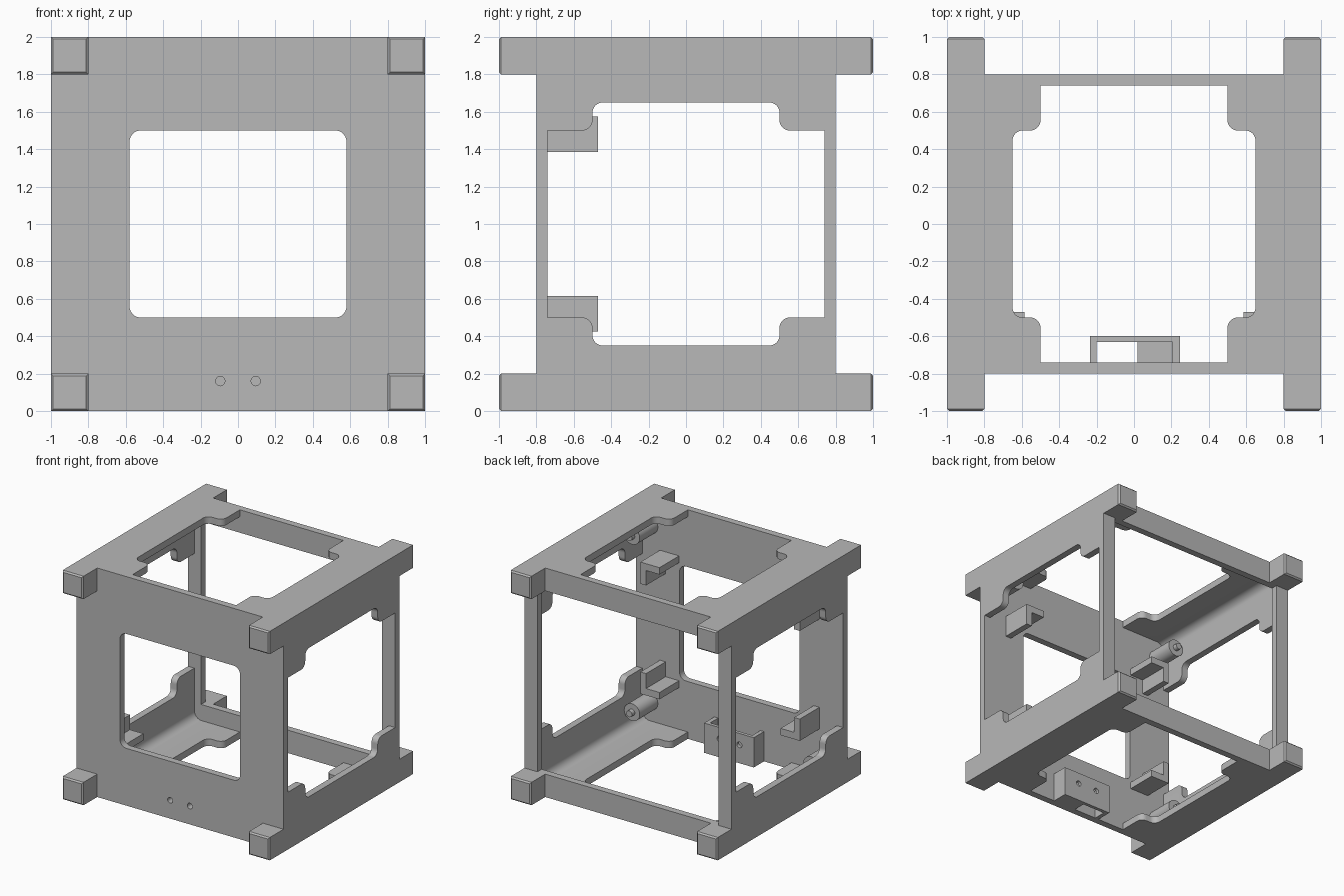
import bpy, bmesh, math
from mathutils import Vector

cube = bpy.data.objects.get("Cube")
if cube:
    bpy.data.objects.remove(cube, do_unlink=True)

grey = bpy.data.materials.new("light_grey")
grey.use_nodes = True
colour = (0.48, 0.48, 0.48, 1)
grey.diffuse_color = colour
grey.node_tree.nodes["Principled BSDF"].inputs["Base Color"].default_value = colour

PLACE = {"x": lambda a, b, d: (d, a, b),
         "y": lambda a, b, d: (a, d, b),
         "z": lambda a, b, d: (a, b, d)}


def rounded(corners):
    """Outline from (a, b, radius) right-angle corners."""
    out = []
    for i, (a, b, r) in enumerate(corners):
        p = Vector((a, b))
        if r == 0:
            out.append(p)
            continue
        d1 = (Vector(corners[i - 1][:2]) - p).normalized()
        d2 = (Vector(corners[(i + 1) % len(corners)][:2]) - p).normalized()
        c = p + r * (d1 + d2)
        for k in range(9):
            t = k / 8 * math.pi / 2
            out.append(c - r * (d2 * math.cos(t) + d1 * math.sin(t)))
    return out


def prism(name, outline, axis, lo, hi):
    bm = bmesh.new()
    rings = [[bm.verts.new(PLACE[axis](p[0], p[1], d)) for p in outline] for d in (lo, hi)]
    bm.faces.new(rings[0])
    bm.faces.new(rings[1])
    n = len(outline)
    for i in range(n):
        j = (i + 1) % n
        bm.faces.new((rings[0][i], rings[0][j], rings[1][j], rings[1][i]))
    bmesh.ops.recalc_face_normals(bm, faces=bm.faces)
    mesh = bpy.data.meshes.new(name)
    bm.to_mesh(mesh)
    bm.free()
    mesh.materials.append(grey)
    ob = bpy.data.objects.new(name, mesh)
    bpy.context.collection.objects.link(ob)
    return ob


def rect(a0, a1, b0, b1, r=0):
    return rounded([(a0, b0, r), (a1, b0, r), (a1, b1, r), (a0, b1, r)])


def box(name, x0, x1, y0, y1, z0, z1):
    return prism(name, rect(x0, x1, z0, z1), "y", y0, y1)


def circle(a, b, r, n=32):
    return [(a + r * math.cos(k * math.tau / n), b + r * math.sin(k * math.tau / n))
            for k in range(n)]


def cross(w, h, a, b, mid):
    """Cross outline: bar with half size w x h, and bar a x b, centred at height mid."""
    r = 0.055
    quarter = [(w, h, 0), (a, h, r), (a, b, r)]
    pts = quarter + [(-p, q, s) for p, q, s in reversed(quarter)]
    pts += [(-p, -q, s) for p, q, s in quarter]
    pts += [(p, -q, s) for p, q, s in reversed(quarter)]
    return [(p[0], p[1] + mid) for p in rounded(pts)]


def cut(ob, cutters):
    for c in cutters:
        m = ob.modifiers.new("cut", "BOOLEAN")
        m.operation, m.solver, m.object = "DIFFERENCE", "EXACT", c
    bpy.context.view_layer.update()
    deps = bpy.context.evaluated_depsgraph_get()
    mesh = bpy.data.meshes.new_from_object(ob.evaluated_get(deps))
    ob.modifiers.clear()
    ob.data = mesh
    for c in cutters:
        bpy.data.objects.remove(c, do_unlink=True)


def smooth(ob):
    bpy.ops.object.select_all(action="DESELECT")
    ob.select_set(True)
    bpy.context.view_layer.objects.active = ob
    bpy.ops.object.shade_smooth_by_angle(angle=math.radians(30))


def screw_holes():
    return [prism("hole_cutter", circle(x, 0.16, 0.025, 20), "y", -0.9, -0.5)
            for x in (-0.095, 0.095)]


# Hollow frame with openings in every side
frame = box("frame", -1, 1, -0.8, 0.8, 0, 2)
cut(frame, [
    prism("cavity", rect(-0.94, 0.94, 0.06, 1.94, 0.07), "y", -0.74, 0.74),
    prism("front_window", rect(-0.58, 0.58, 0.5, 1.5, 0.06), "y", -0.9, -0.7),
    prism("back_opening", rect(-0.875, 0.875, 0.2, 1.8), "y", 0.7, 0.9),
    prism("side_opening", cross(0.74, 0.5, 0.5, 0.65, 1), "x", -1.1, 1.1),
    prism("top_opening", [(q, p) for p, q in cross(0.74, 0.5, 0.5, 0.65, 0)], "z", -0.1, 2.1),
] + screw_holes())
smooth(frame)

# Rail ends with chamfered tips
for sx, side in ((1, "left"), (-1, "right")):
    for z, level in ((0, "lower"), (1.8, "upper")):
        for sy, end in ((-1, "front"), (1, "back")):
            x0, x1 = sorted((sx * 0.8, sx))
            y0, y1 = sorted((sy * 0.8, sy))
            rail = box(f"{end}_{level}_{side}_rail_end", x0, x1, y0, y1, z, z + 0.2)
            bm = bmesh.new()
            bm.from_mesh(rail.data)
            tip = [e for e in bm.edges if all(abs(v.co.y) > 0.99 for v in e.verts)]
            bmesh.ops.bevel(bm, geom=tip, offset=0.012, segments=1, affect="EDGES")
            bm.to_mesh(rail.data)
            bm.free()

# Board brackets and standoffs behind the front panel
for sx, side in ((1, "left"), (-1, "right")):
    for sz, level in ((-1, "lower"), (1, "upper")):
        ell = [(0.585, 0.575), (0.77, 0.575), (0.77, 0.385), (0.715, 0.385),
               (0.715, 0.515), (0.585, 0.515)]
        prism(f"{level}_{side}_bracket", [(sx * a, 1 + sz * b) for a, b in ell],
              "y", -0.75, -0.47)
        cx, cz = sx * 0.865, 1 + sz * 0.77
        smooth(prism(f"{level}_{side}_standoff", circle(cx, cz, 0.075), "y", -0.75, -0.49))
        smooth(prism(f"{level}_{side}_standoff_pin", circle(cx, cz, 0.028, 20), "y", -0.5, -0.45))

# Open switch housing at the lower front
housing = box("switch_housing", -0.235, 0.245, -0.74, -0.6, 0, 0.26)
cut(housing, [box("slot_cutter", -0.2, 0.02, -0.8, -0.63, -0.1, 0.4),
              box("pocket_cutter", 0.01, 0.207, -0.8, -0.63, 0.04, 0.4)] + screw_holes())
smooth(housing)
